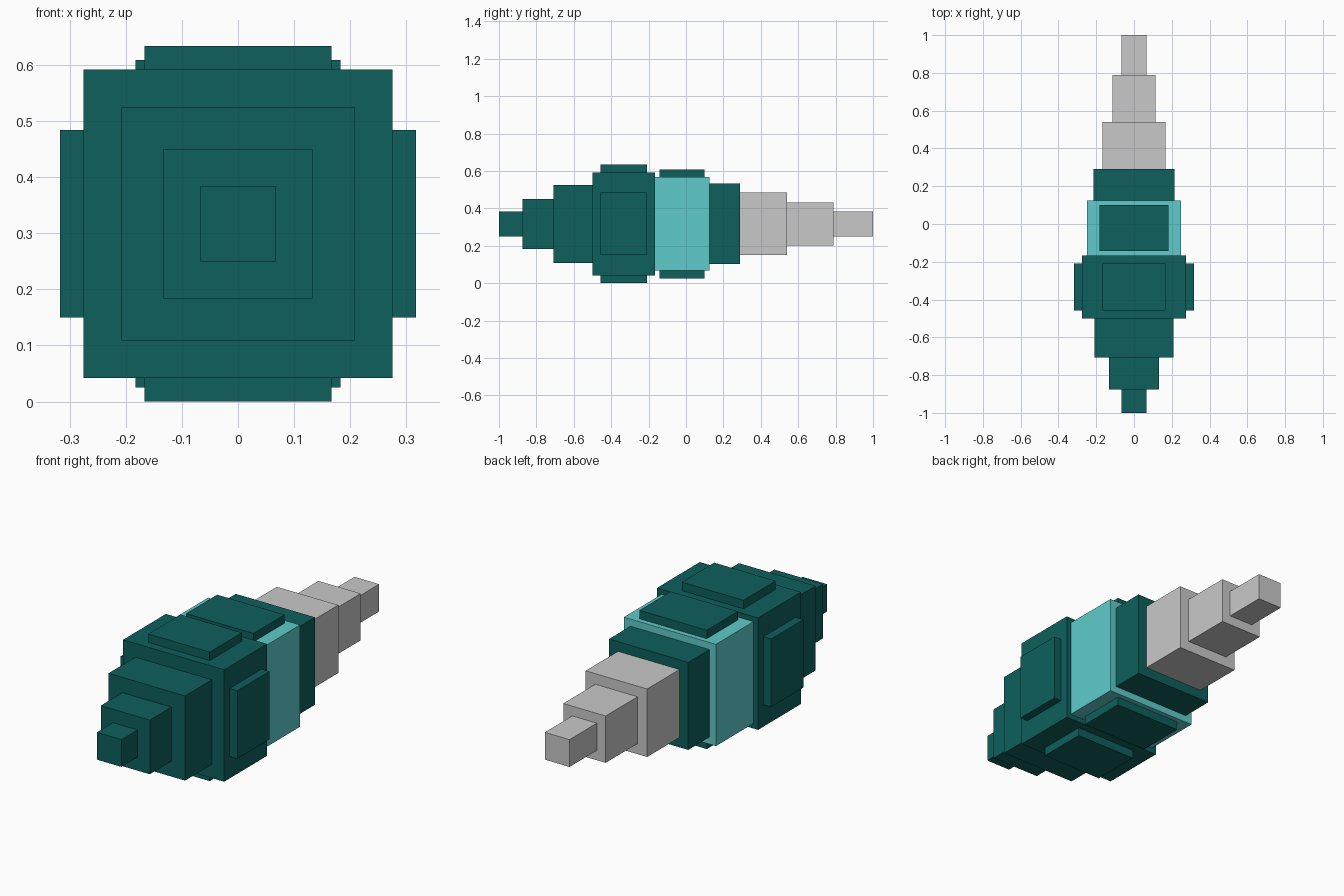
import bpy
from mathutils import Vector

if "Cube" in bpy.data.objects:
    bpy.data.objects.remove(bpy.data.objects["Cube"], do_unlink=True)

MID = 0.317  # height of the long axis


def material(name, rgb):
    m = bpy.data.materials.new(name)
    m.use_nodes = True
    colour = (*rgb, 1.0)
    m.diffuse_color = colour
    m.node_tree.nodes["Principled BSDF"].inputs["Base Color"].default_value = colour
    return m


teal = material("dark_teal", (0.004, 0.116, 0.107))
cyan = material("light_cyan", (0.116, 0.597, 0.597))
grey = material("light_grey", (0.584, 0.584, 0.584))


def box(name, low, high, mat):
    low, high = Vector(low), Vector(high)
    bpy.ops.mesh.primitive_cube_add(size=1, location=(low + high) / 2)
    ob = bpy.context.object
    ob.name = name
    for v in ob.data.vertices:
        v.co *= high - low
    ob.data.materials.append(mat)
    return ob


# Square body segments from nose to tail: name, half width, rear end, colour
segments = [
    ("nose_tip", 0.067, -0.875, teal),
    ("nose_middle", 0.133, -0.708, teal),
    ("nose_base", 0.208, -0.5, teal),
    ("main_body", 0.275, -0.167, teal),
    ("glow_band", 0.25, 0.125, cyan),
    ("rear_body", 0.215, 0.29, teal),
    ("tail_base", 0.167, 0.54, grey),
    ("tail_middle", 0.115, 0.788, grey),
    ("tail_tip", 0.067, 1.0, grey),
]
start = -1.0
for name, half, end, mat in segments:
    box(name, (-half, start, MID - half), (half, end, MID + half), mat)
    start = end

# Raised plates, mirrored about the axis
for sign, vert, side in ((1, "top", "left"), (-1, "bottom", "right")):
    def span(inner, outer):
        return sorted((sign * inner, sign * outer))

    a, b = span(0.275, 0.317)
    box(f"body_plate_{vert}", (-0.167, -0.458, MID + a), (0.167, -0.208, MID + b), teal)
    box(f"body_plate_{side}", (a, -0.458, MID - 0.167), (b, -0.208, MID + 0.167), teal)
    a, b = span(0.25, 0.292)
    box(f"band_plate_{vert}", (-0.183, -0.142, MID + a), (0.183, 0.1, MID + b), teal)
